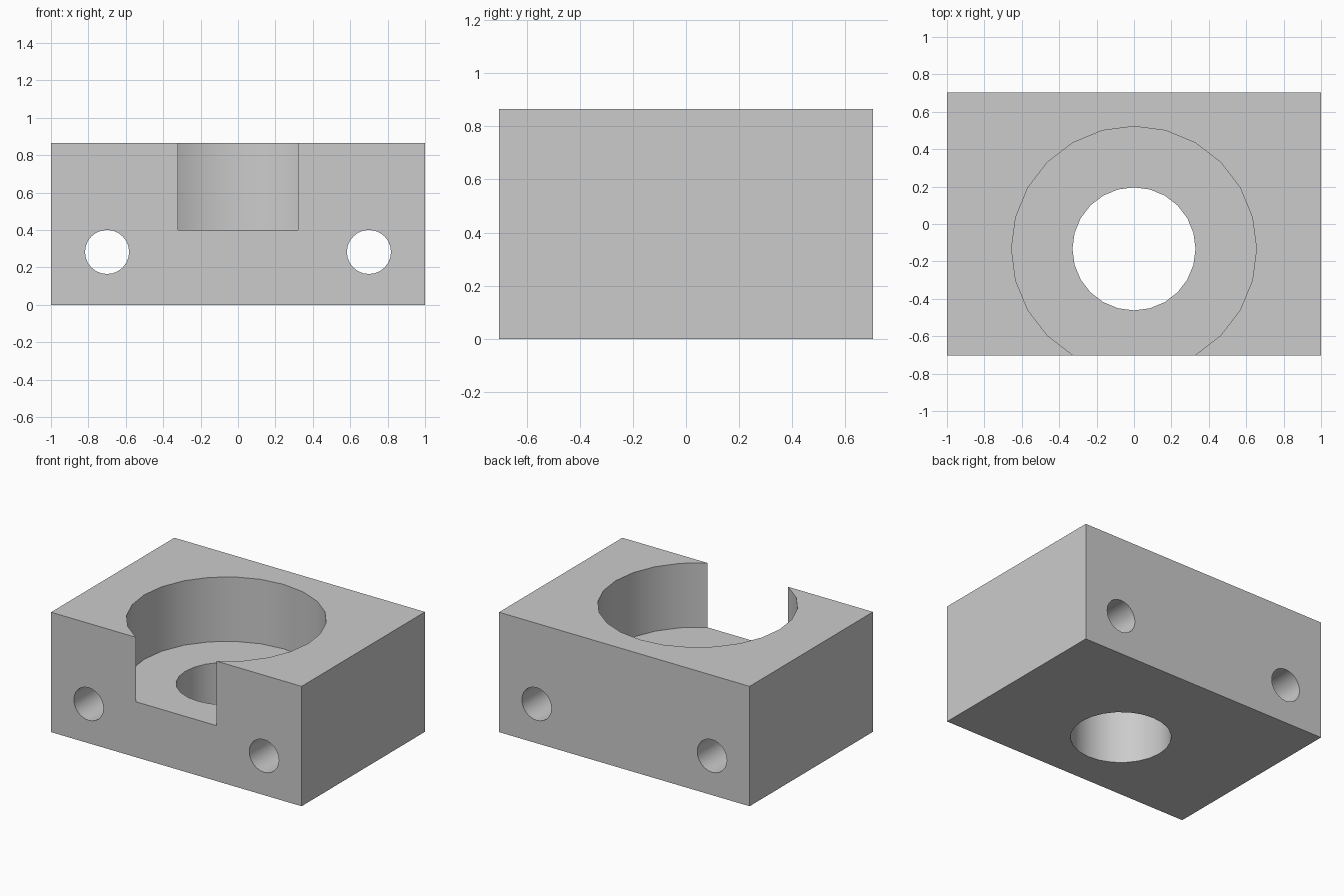
import bpy
import math

default = bpy.data.objects.get("Cube")
if default:
    bpy.data.objects.remove(default, do_unlink=True)

WIDTH, DEPTH, HEIGHT = 2.0, 1.406, 0.865
BORE_Y = -0.133
FLOOR_Z = 0.4

grey = bpy.data.materials.new("plain grey")
grey.use_nodes = True
colour = (0.6, 0.6, 0.6, 1)
grey.diffuse_color = colour
grey.node_tree.nodes["Principled BSDF"].inputs["Base Color"].default_value = colour

# Solid block
bpy.ops.mesh.primitive_cube_add(size=1, location=(0, 0, HEIGHT / 2))
block = bpy.context.object
block.name = "bracket_block"
block.scale = (WIDTH, DEPTH, HEIGHT)
bpy.ops.object.transform_apply(location=True, rotation=True, scale=True)
block.data.materials.append(grey)


def drill(name, radius, length, centre, sides, tilt=0):
    """Cut a cylindrical hole out of the block."""
    bpy.ops.mesh.primitive_cylinder_add(
        vertices=sides, radius=radius, depth=length,
        location=centre, rotation=(tilt, 0, 0))
    cutter = bpy.context.object
    cutter.name = name
    cutter.data.materials.append(grey)
    bpy.ops.object.transform_apply(location=True, rotation=True, scale=True)
    cut = block.modifiers.new(name, "BOOLEAN")
    cut.operation = "DIFFERENCE"
    cut.solver = "EXACT"
    cut.object = cutter
    bpy.context.view_layer.objects.active = block
    bpy.ops.object.modifier_apply(modifier=cut.name)
    bpy.data.objects.remove(cutter, do_unlink=True)


# Wide pocket breaking through the front, and the bore below it
drill("pocket", 0.655, 1, (0, BORE_Y, FLOOR_Z + 0.5), 24)
drill("bore", 0.329, 3, (0, BORE_Y, 0), 24)

# Mounting holes running front to back
for side in (-1, 1):
    drill("mounting_hole", 0.118, 3, (side * 0.7, 0, 0.283), 24, math.pi / 2)

# Smooth hole walls, crisp edges
bpy.ops.object.select_all(action="DESELECT")
block.select_set(True)
bpy.context.view_layer.objects.active = block
bpy.ops.object.shade_smooth_by_angle(angle=math.radians(30))
